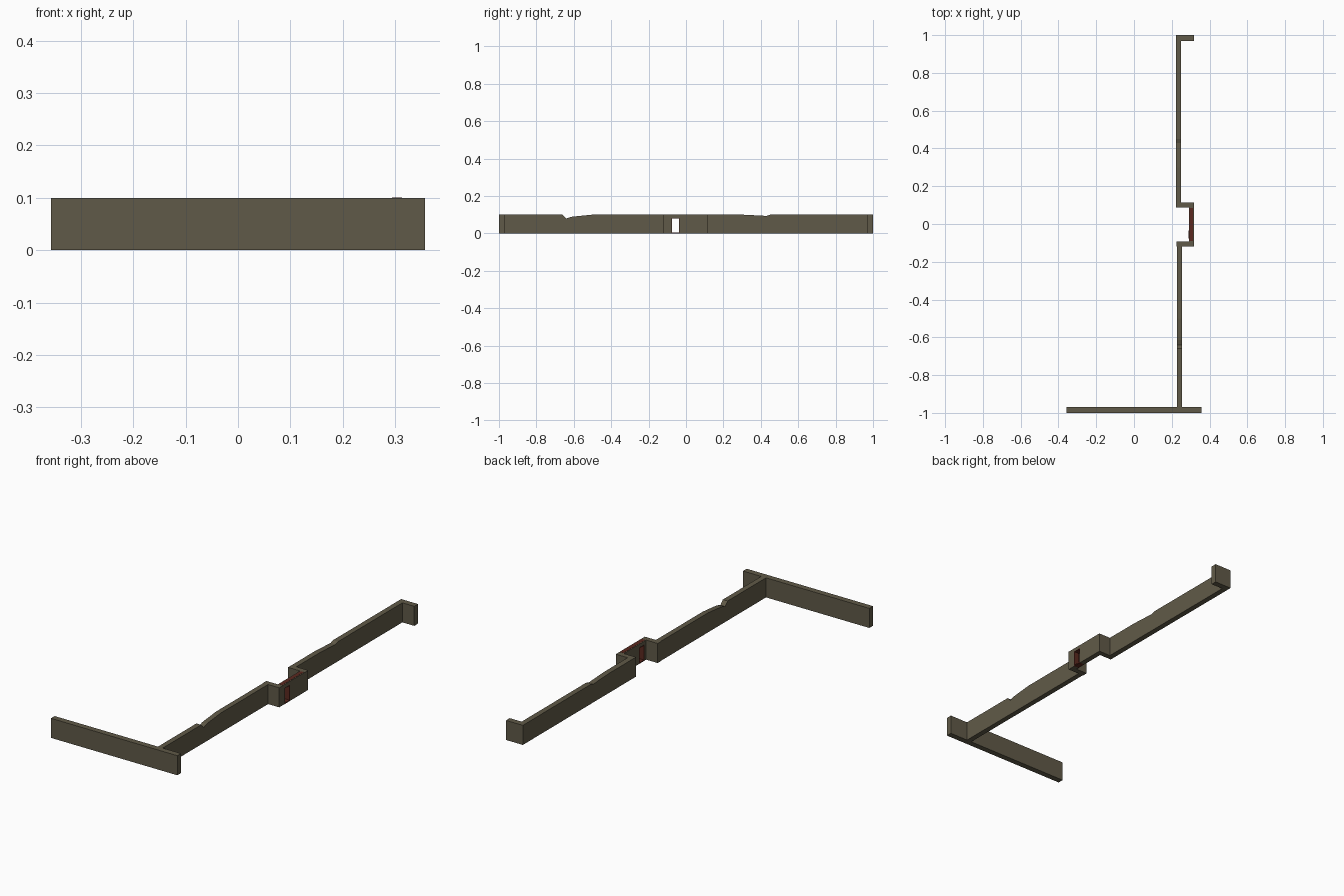
import bpy, bmesh

if "Cube" in bpy.data.objects:
    bpy.data.objects.remove(bpy.data.objects["Cube"])


def material(name, rgb):
    m = bpy.data.materials.new(name)
    m.diffuse_color = (*rgb, 1)
    m.use_nodes = True
    m.node_tree.nodes["Principled BSDF"].inputs["Base Color"].default_value = m.diffuse_color
    return m


STONE = material("olive stone", (0.118, 0.102, 0.065))
RED = material("dark red trim", (0.105, 0.022, 0.014))
H = 0.10


def wall(name, x0, x1, profile, mat=STONE):
    """Extrude a (y, z) outline from x0 to x1."""
    bm = bmesh.new()
    face = bm.faces.new([bm.verts.new((x0, y, z)) for y, z in profile])
    ext = bmesh.ops.extrude_face_region(bm, geom=[face])
    moved = [v for v in ext["geom"] if isinstance(v, bmesh.types.BMVert)]
    bmesh.ops.translate(bm, vec=(x1 - x0, 0, 0), verts=moved)
    bmesh.ops.recalc_face_normals(bm, faces=bm.faces)
    mesh = bpy.data.meshes.new(name)
    bm.to_mesh(mesh)
    bm.free()
    mesh.materials.append(mat)
    obj = bpy.data.objects.new(name, mesh)
    bpy.context.collection.objects.link(obj)
    return obj


def box(name, x0, x1, y0, y1, z0=0.0, z1=H, mat=STONE):
    return wall(name, x0, x1, [(y0, z0), (y1, z0), (y1, z1), (y0, z1)], mat)


# End walls
box("front_wall", -0.357, 0.357, -1.0, -0.97)
box("back_return_wall", 0.25, 0.317, 0.97, 1.0)

# Long walls with chipped tops
wall("front_long_wall", 0.227, 0.254,
     [(-0.97, 0), (-0.12, 0), (-0.12, H), (-0.50, H), (-0.60, 0.09),
      (-0.615, 0.088), (-0.64, 0.079), (-0.66, H), (-0.97, H)])
wall("back_long_wall", 0.222, 0.25,
     [(0.114, 0), (1.0, 0), (1.0, H), (0.45, H), (0.43, 0.093),
      (0.40, 0.095), (0.30, H), (0.114, H)])

# Gate side walls
box("gate_side_front", 0.225, 0.317, -0.12, -0.093)
box("gate_side_back", 0.222, 0.317, 0.087, 0.114)

# Gate wall with a doorway
D0, D1, DZ = -0.078, -0.034, 0.083
wall("gate_wall", 0.29, 0.317,
     [(-0.093, 0), (D0, 0), (D0, DZ), (D1, DZ), (D1, 0),
      (0.087, 0), (0.087, H), (-0.093, H)])

# Red door lining and red strip along the gate top
T = 0.003
box("door_jamb_front", 0.2895, 0.3175, D0, D0 + T, 0, DZ, RED)
box("door_jamb_back", 0.2895, 0.3175, D1 - T, D1, 0, DZ, RED)
box("door_head", 0.2895, 0.3175, D0, D1, DZ - T, DZ, RED)
box("door_sill", 0.2895, 0.3175, D0, D1, 0, 0.005, RED)
box("gate_top_strip", 0.294, 0.313, -0.09, 0.084, 0.098, 0.1008, RED)
